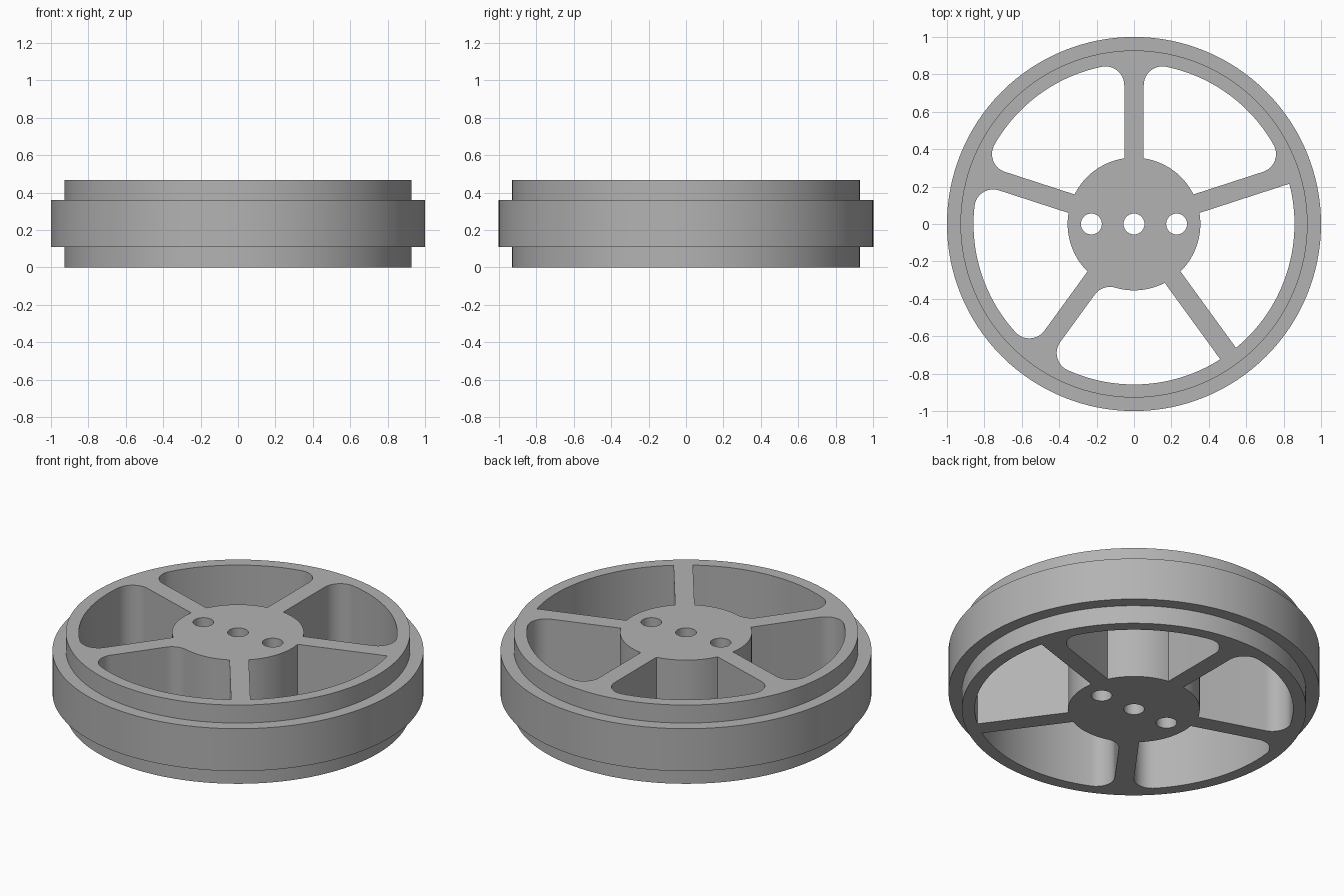
import bpy, bmesh
from math import sin, cos, asin, sqrt, atan2, pi, radians, tau
from mathutils import Vector

HEIGHT = 0.468
RIM_R, HUB_R = 0.858, 0.355      # radial limits of the windows
HALF_SPOKE, FILLET = 0.052, 0.1
HOLE_R, HOLE_X = 0.056, 0.228

cube = bpy.data.objects.get("Cube")
if cube:
    bpy.data.objects.remove(cube)

grey = bpy.data.materials.new("plain grey")
grey.use_nodes = True
colour = (0.45, 0.45, 0.45, 1)
grey.diffuse_color = colour
grey.node_tree.nodes["Principled BSDF"].inputs["Base Color"].default_value = colour


def polar(r, a):
    return Vector((r * cos(a), r * sin(a)))


def arc(centre, r, a0, a1, steps):
    return [centre + polar(r, a0 + (a1 - a0) * i / steps) for i in range(steps + 1)]


def circle(x, r, steps):
    return arc(Vector((x, 0)), r, 0, tau, steps)[:-1]


def loft(bm, loops):
    """Skin a stack of (outline, z) loops and close both ends."""
    rings = [[bm.verts.new((p.x, p.y, z)) for p in pts] for pts, z in loops]
    for low, high in zip(rings, rings[1:]):
        for i in range(len(low)):
            bm.faces.new((low[i - 1], low[i], high[i], high[i - 1]))
    bm.faces.new(rings[0][::-1])
    bm.faces.new(rings[-1])


def make_object(name, bm):
    bmesh.ops.recalc_face_normals(bm, faces=bm.faces[:])
    mesh = bpy.data.meshes.new(name)
    bm.to_mesh(mesh)
    bm.free()
    mesh.materials.append(grey)
    obj = bpy.data.objects.new(name, mesh)
    bpy.context.collection.objects.link(obj)
    return obj


def corner(spoke, side, outer, rounded):
    """Points where a spoke edge meets the rim or hub, listed from edge to arc,
    and the angle at which the rim or hub arc carries on."""
    ring = RIM_R if outer else HUB_R
    if not rounded:
        a = spoke + side * asin(HALF_SPOKE / ring)
        return [polar(ring, a)], a
    reach = ring - FILLET if outer else ring + FILLET
    a = spoke + side * asin((HALF_SPOKE + FILLET) / reach)
    begin = spoke - side * pi / 2               # faces the spoke edge
    end = a if outer else a + pi                # faces the rim or hub
    turn = (end - begin + pi) % tau - pi
    return arc(polar(reach, a), FILLET, begin, begin + turn, 12), a


def window(first, last, rounded):
    """Opening between two spokes; rounded = outer/inner flags per spoke."""
    out_a, a0 = corner(first, 1, True, rounded[0])
    out_b, a1 = corner(last, -1, True, rounded[1])
    in_b, b1 = corner(last, -1, False, rounded[2])
    in_a, b0 = corner(first, 1, False, rounded[3])
    origin = Vector((0, 0))
    return (out_a + arc(origin, RIM_R, a0, a1, 28)[1:-1] + out_b[::-1]
            + in_b + arc(origin, HUB_R, b1, b0, 16)[1:-1] + in_a[::-1])


# Stepped wheel body with a raised tread band
bm = bmesh.new()
steps = [(0.928, 0), (0.928, 0.109), (1, 0.109), (1, 0.361), (0.928, 0.361), (0.928, HEIGHT)]
loft(bm, [(circle(0, r, 128), z) for r, z in steps])
wheel = make_object("wheel", bm)

# Cutter: five windows between the spokes, and three hub holes
cut = bmesh.new()
both_outer = (True, True, False, False)
no_fillet = (False,) * 4
one_side = (True, False, False, True)
styles = [both_outer, both_outer, both_outer, one_side, no_fillet]
outlines = [window(radians(18 + 72 * i), radians(90 + 72 * i), s) for i, s in enumerate(styles)]
outlines += [circle(x, HOLE_R, 40) for x in (-HOLE_X, 0, HOLE_X)]
for outline in outlines:
    loft(cut, [(outline, -0.1), (outline, HEIGHT + 0.1)])
cutter = make_object("window_cutter", cut)
cutter.hide_render = True

# Cut the openings, then drop the cutter
boolean = wheel.modifiers.new("openings", "BOOLEAN")
boolean.operation = "DIFFERENCE"
boolean.solver = "EXACT"
boolean.object = cutter
bpy.ops.object.select_all(action="DESELECT")
wheel.select_set(True)
bpy.context.view_layer.objects.active = wheel
bpy.ops.object.modifier_apply(modifier=boolean.name)
bpy.data.objects.remove(cutter)
bpy.ops.object.shade_smooth_by_angle(angle=radians(30))
